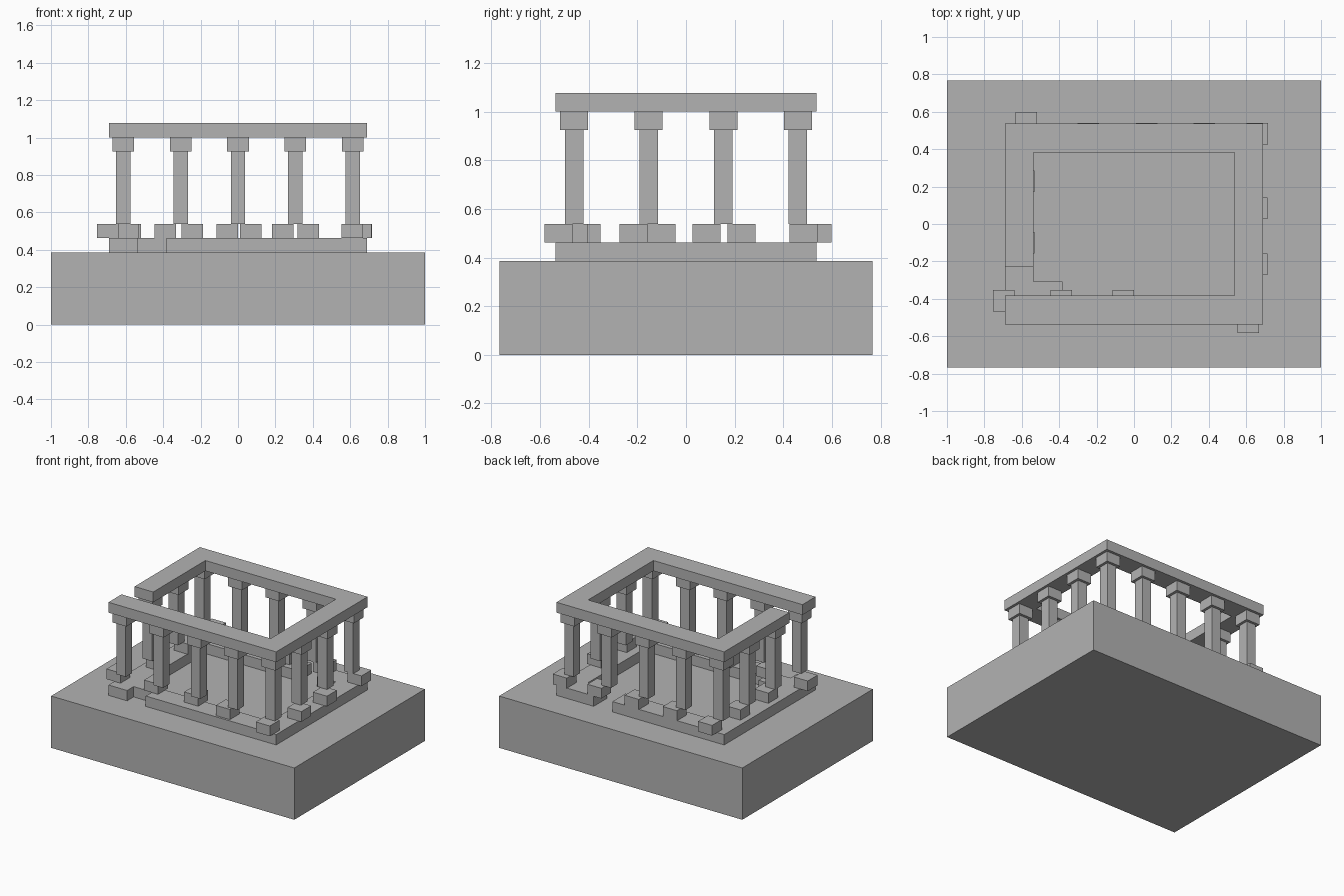
import bpy

if "Cube" in bpy.data.objects:
    bpy.data.objects.remove(bpy.data.objects["Cube"])

stone = bpy.data.materials.new("grey_stone")
stone.diffuse_color = (0.45, 0.45, 0.45, 1)
stone.use_nodes = True
stone.node_tree.nodes["Principled BSDF"].inputs["Base Color"].default_value = stone.diffuse_color


def box(name, x0, x1, y0, y1, z0, z1):
    """Axis-aligned block from its limits."""
    bpy.ops.mesh.primitive_cube_add(
        size=1, location=((x0 + x1) / 2, (y0 + y1) / 2, (z0 + z1) / 2))
    ob = bpy.context.object
    ob.name = name
    ob.scale = (x1 - x0, y1 - y0, z1 - z0)
    bpy.ops.object.transform_apply(location=False, rotation=False, scale=True)
    ob.data.materials.append(stone)
    return ob


def block(name, x, y, w, z0, z1):
    """Square upright block around a centre."""
    return box(name, x - w / 2, x + w / 2, y - w / 2, y + w / 2, z0, z1)


T = 0.1533                    # tile size; the ring is 9 x 7 tiles
X, Y = 4.5 * T, 3.5 * T       # outer half sizes of the ring
XI, YI = X - T, Y - T         # inner half sizes
Z0, Z1, Z2, Z3, Z4, Z5 = 0.385, 0.462, 0.538, 0.925, 1.0, 1.077

# foundation slab
box("foundation", -1, 1, -0.767, 0.767, 0, Z0)

# low kerb: one front block pushed inward, one back block missing
box("kerb_left", -X, -XI, -Y, Y, Z0, Z1)
box("kerb_right", XI, X, -Y, Y, Z0, Z1)
box("kerb_front", -X + 2 * T, XI, -Y, -YI, Z0, Z1)
box("kerb_shifted_block", -XI, -XI + T, -Y + T / 2, -YI + T / 2, Z0, Z1)
box("kerb_back_long", -XI, 1.5 * T, YI, Y, Z0, Z1)
box("kerb_back_short", 2.5 * T, XI, YI, Y, Z0, Z1)

# top beam with a gap near the front left corner
box("beam_front", -X, X, -Y, -YI, Z4, Z5)
box("beam_back", -X, X, YI, Y, Z4, Z5)
box("beam_right", XI, X, -YI, YI, Z4, Z5)
box("beam_left", -X, -XI, -YI + T, YI, Z4, Z5)

# columns with capitals, spaced two tiles apart around the ring
for i in range(5):
    for j in range(4):
        if i in (0, 4) or j in (0, 3):
            x, y = (i - 2) * 2 * T, (j - 1.5) * 2 * T
            block("column", x, y, T / 2, Z2, Z3)
            block("capital", x, y, 0.115, Z3, Z4)

# displaced footing stones, shifted around the ring
footings = [
    (-0.697, -0.41), (-0.388, -0.41), (-0.058, -0.41), (0.24, -0.463),
    (0.612, -0.525), (0.655, -0.215), (0.655, 0.085), (0.66, 0.483),
    (0.375, 0.483), (0.068, 0.483), (-0.245, 0.483), (-0.575, 0.54),
    (-0.59, 0.228), (-0.59, -0.1),
]
for x, y in footings:
    block("footing_stone", x, y, 0.115, Z1, Z2)
